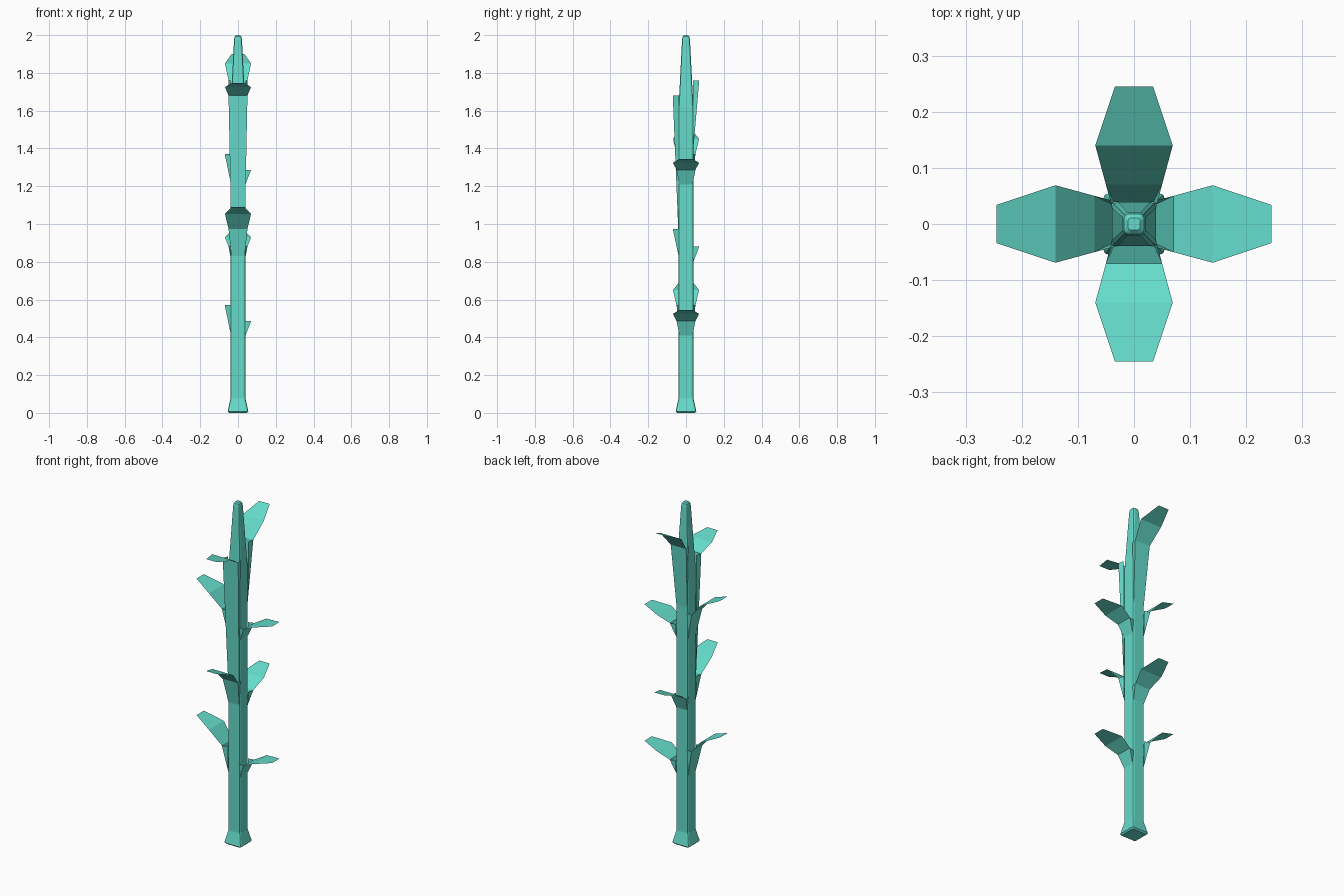
import bpy, bmesh, math
from mathutils import Matrix

if "Cube" in bpy.data.objects:
    bpy.data.objects.remove(bpy.data.objects["Cube"])

mat = bpy.data.materials.new("leaf_teal")
mat.diffuse_color = (0.13, 0.72, 0.6, 1)
mat.use_nodes = True
mat.node_tree.nodes["Principled BSDF"].inputs["Base Color"].default_value = mat.diffuse_color


def finish(bm, name):
    me = bpy.data.meshes.new(name)
    bm.to_mesh(me)
    bm.free()
    me.materials.append(mat)
    ob = bpy.data.objects.new(name, me)
    bpy.context.collection.objects.link(ob)
    return ob


# Stalk: square section with rounded corners, flared foot, tapered tip
def ring(bm, half, z, rad):
    pts = []
    for q in range(4):
        a0 = q * math.pi / 2
        sx, sy = [(1, 1), (-1, 1), (-1, -1), (1, -1)][q]
        for k in range(3):
            a = a0 + k * math.pi / 4
            pts.append(bm.verts.new((sx * (half - rad) + rad * math.cos(a),
                                     sy * (half - rad) + rad * math.sin(a), z)))
    return pts


bm = bmesh.new()
sections = [(0.047, 0, 0.008), (0.055, 0.008, 0.01), (0.039, 0.08, 0.01),
            (0.039, 1.62, 0.01), (0.021, 1.975, 0.009),
            (0.018, 1.993, 0.008), (0.011, 2.0, 0.006)]
rings = [ring(bm, *s) for s in sections]
for a, b in zip(rings, rings[1:]):
    for i in range(12):
        j = (i + 1) % 12
        bm.faces.new((a[i], a[j], b[j], b[i]))
bm.faces.new(rings[0][::-1])
bm.faces.new(rings[-1])
stalk = finish(bm, "stalk")


# Leaf: thin folded sheet along +x with an open sheath wrapping the stalk
def leaf(name, angle, z_root, z_bend, z_wide, z_tip):
    bm = bmesh.new()
    rows = [(0.039, 0.035, z_root), (0.07, 0.05, z_bend),
            (0.14, 0.069, z_wide), (0.245, 0.034, z_tip)]
    edge = [[bm.verts.new((r, s * w, z)) for s in (-1, 1)] for r, w, z in rows]
    for a, b in zip(edge, edge[1:]):
        bm.faces.new((a[0], b[0], b[1], a[1]))
    for k, s in enumerate((-1, 1)):
        side = bm.verts.new((0.036, s * 0.041, z_bend))
        f = [edge[0][k], side, edge[1][k]]
        bm.faces.new(f if k else f[::-1])
    bmesh.ops.recalc_face_normals(bm, faces=bm.faces)
    bm.transform(Matrix.Rotation(math.radians(angle), 4, 'Z'))
    return finish(bm, name)


# Side leaves repeat 0.8 higher up the stalk
for tag, dz in (("lower", 0), ("upper", 0.8)):
    leaf(tag + "_right_leaf", 0, 0.41 + dz, 0.487 + dz, 0.524 + dz, 0.545 + dz)
    leaf(tag + "_left_leaf", 180, 0.42 + dz, 0.57 + dz, 0.65 + dz, 0.695 + dz)

# Front and back leaves, the top pair with long sheaths
leaf("lower_front_leaf", -90, 0.83, 0.974, 1.053, 1.09)
leaf("lower_back_leaf", 90, 0.80, 0.88, 0.93, 0.965)
leaf("upper_front_leaf", -90, 0.92, 1.68, 1.725, 1.746)
leaf("upper_back_leaf", 90, 1.40, 1.76, 1.85, 1.90)
